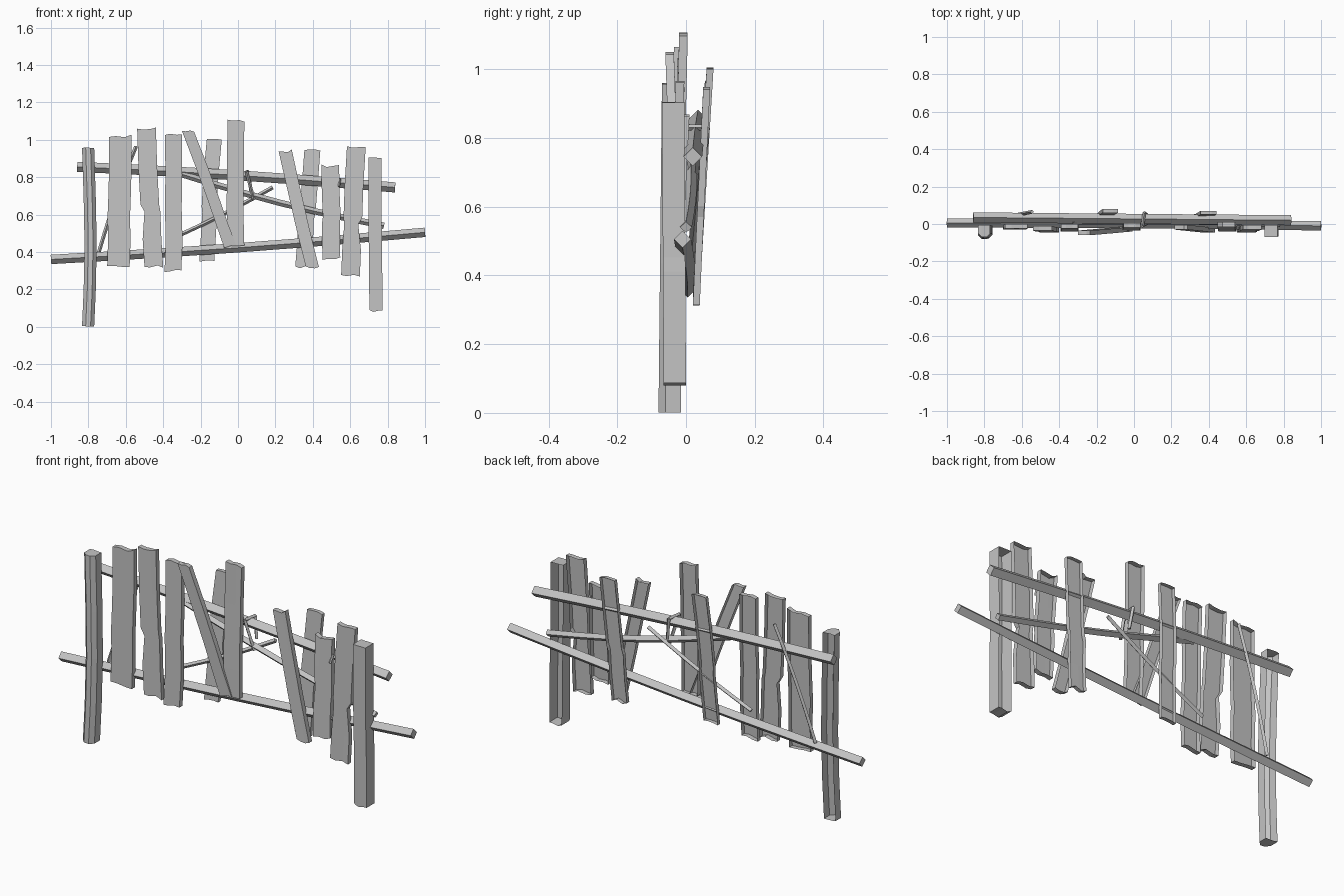
import bpy
import bmesh
import math
import random
from mathutils import Vector

random.seed(4)
cube = bpy.data.objects.get("Cube")
if cube:
    bpy.data.objects.remove(cube)

# One weathered wood colour
grey = (0.55, 0.55, 0.55, 1)
wood = bpy.data.materials.new("weathered_grey_wood")
wood.use_nodes = True
wood.diffuse_color = grey
wood.node_tree.nodes["Principled BSDF"].inputs["Base Color"].default_value = grey


def finish(bm, name):
    mesh = bpy.data.meshes.new(name)
    bm.to_mesh(mesh)
    bm.free()
    mesh.materials.append(wood)
    obj = bpy.data.objects.new(name, mesh)
    bpy.context.collection.objects.link(obj)


def board(name, top, bottom, width, thick=0.025, rough=0.008, bevel=0, bend=0,
          left_notch=0, right_notch=0):
    """Open-backed board whose front runs from the top to the bottom centre point."""
    bm = bmesh.new()
    top, bottom = Vector(top), Vector(bottom)
    columns = (0, 0.3, 0.7, 1)
    heights = (0, 0.3, 0.55, 0.6, 0.8, 1)
    rings, ends = [], []
    for t in heights:
        centre = top.lerp(bottom, t)
        centre.x += bend * math.sin(math.pi * t)
        wobble = random.uniform(-rough, rough) / 2
        left = centre.x - width / 2 + wobble
        right = centre.x + width / 2 + wobble
        if t == 0.6:
            left += left_notch
            right -= right_notch
        is_end = t in (0, 1)
        front, back = [], []
        for c in columns:
            at_edge = c in (0, 1)
            x = left + (right - left) * c
            z = centre.z + (random.uniform(-rough, rough) if is_end else 0)
            front.append(bm.verts.new((x, centre.y + (bevel if at_edge else 0), z)))
            if at_edge or is_end:
                back.append(bm.verts.new((x, centre.y + thick, z)))
        rings.append([back[0]] + front + [back[-1]])
        if is_end:
            ends.append((front, back))
    # Front and side faces
    for upper, lower in zip(rings, rings[1:]):
        for i in range(len(upper) - 1):
            bm.faces.new((upper[i], lower[i], lower[i + 1], upper[i + 1]))
    # Jagged end faces
    for front, back in ends:
        for i in range(len(front) - 1):
            loop = [back[i], front[i], front[i + 1], back[i + 1]]
            bm.faces.new(loop if front is ends[0][0] else loop[::-1])
    finish(bm, name)


def pole(name, start, end, radius, bow=(0, 0, 0), steps=6):
    """Four-sided pole with an edge facing up, bowed sideways along its length."""
    bm = bmesh.new()
    start, end, bow = Vector(start), Vector(end), Vector(bow)
    along = (end - start).normalized()
    helper = Vector((0, 0, 1)) if abs(along.y) > 0.9 else Vector((0, 1, 0))
    side = along.cross(helper).normalized()
    depth = side.cross(along)
    rings = []
    for step in range(steps + 1):
        t = step / steps
        centre = start.lerp(end, t) + bow * math.sin(math.pi * t)
        rings.append([bm.verts.new(centre + d * radius)
                      for d in (side, depth, -side, -depth)])
    for a, b in zip(rings, rings[1:]):
        for i in range(4):
            j = (i + 1) % 4
            bm.faces.new((a[i], a[j], b[j], b[i]))
    bm.faces.new(rings[0][::-1])
    bm.faces.new(rings[-1])
    bmesh.ops.recalc_face_normals(bm, faces=bm.faces)
    finish(bm, name)


# Posts
board("right_post", top=(-0.8, -0.07, 0.96), bottom=(-0.8, -0.08, 0.005), width=0.065,
      thick=0.065, rough=0.005, bevel=0.02, bend=0.01)
board("left_post", top=(0.735, -0.07, 0.9), bottom=(0.735, -0.065, 0.085), width=0.07,
      thick=0.065, rough=0.006)

# Planks in front of the rails
board("outer_right_plank", top=(-0.63, -0.025, 1.02), bottom=(-0.64, -0.03, 0.32),
      width=0.12)
board("notched_right_plank", top=(-0.49, -0.035, 1.06), bottom=(-0.45, -0.045, 0.32),
      width=0.1, left_notch=0.015)
board("inner_right_plank", top=(-0.345, -0.025, 1.03), bottom=(-0.345, -0.04, 0.3),
      width=0.09)
board("leaning_right_plank", top=(-0.265, -0.06, 1.05), bottom=(-0.045, -0.04, 0.43),
      width=0.065)
board("middle_plank", top=(-0.01, -0.02, 1.1), bottom=(-0.015, -0.035, 0.44), width=0.09)
board("leaning_left_plank", top=(0.25, -0.03, 0.94), bottom=(0.4, -0.045, 0.32),
      width=0.07)
board("short_left_plank", top=(0.495, -0.015, 0.86), bottom=(0.5, -0.04, 0.365),
      width=0.095)
board("notched_left_plank", top=(0.63, -0.03, 0.965), bottom=(0.605, -0.045, 0.27),
      width=0.1, right_notch=0.025)

# Planks behind the rails
board("back_right_plank", top=(-0.13, 0.06, 1), bottom=(-0.17, 0.02, 0.35),
      width=0.08, thick=0.02)
board("back_left_plank", top=(0.395, 0.05, 0.945), bottom=(0.345, 0.02, 0.32),
      width=0.085, thick=0.02)

# Rails
pole("top_rail", start=(-0.86, 0.035, 0.855), end=(0.84, 0.02, 0.745), radius=0.027,
     bow=(0, 0, 0.01))
pole("bottom_rail", start=(-1, 0.005, 0.36), end=(1, -0.01, 0.505), radius=0.025,
     bow=(0, 0.005, -0.01))
pole("middle_rail", start=(-0.33, 0.01, 0.825), end=(0.78, 0, 0.54), radius=0.017,
     bow=(0, 0.01, -0.02))

# Thin sticks
pole("diagonal_stick", start=(-0.38, 0.015, 0.46), end=(0.185, 0.04, 0.745),
     radius=0.011, bow=(0, 0, -0.01))
pole("steep_stick", start=(-0.545, 0.065, 0.965), end=(-0.745, 0.02, 0.395), radius=0.01,
     bow=(-0.01, 0, 0))

# Twig hooked over the top rail
pole("twig_front", start=(0.045, -0.01, 0.83), end=(0.085, 0.01, 0.68), radius=0.009)
pole("twig_top", start=(0.045, -0.01, 0.83), end=(0.055, 0.06, 0.83), radius=0.009)
pole("twig_back", start=(0.055, 0.06, 0.83), end=(0.07, 0.05, 0.72), radius=0.009)

# Nail holding the short plank
pole("nail", start=(0.54, -0.03, 0.75), end=(0.545, -0.01, 0.79), radius=0.006, steps=1)
